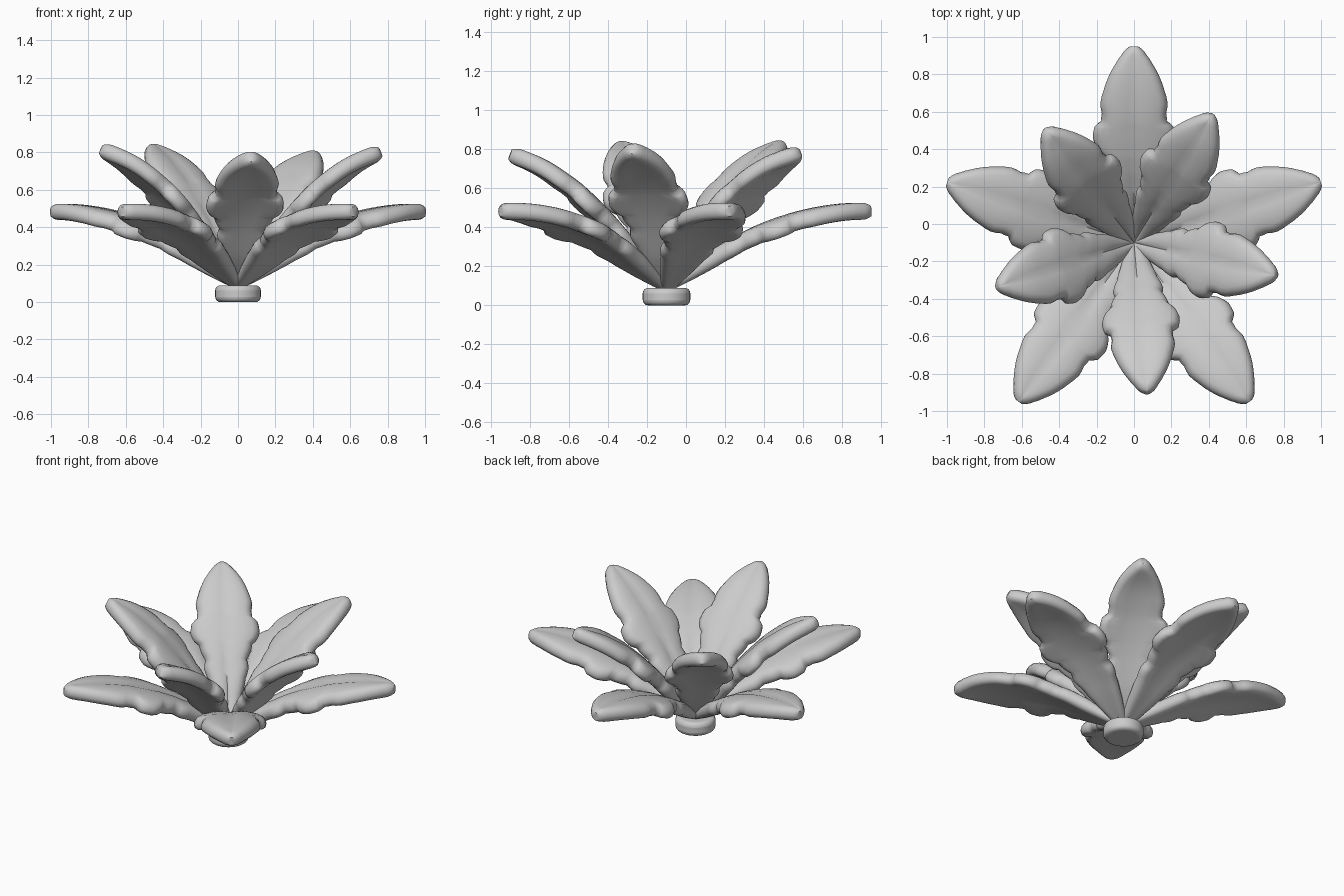
import bpy, bmesh, math
from mathutils import Vector, Matrix

if "Cube" in bpy.data.objects:
    bpy.data.objects.remove(bpy.data.objects["Cube"])

CENTRE = Vector((0, -0.1, 0))

# leaf outline: (fraction of length, half width), with lobes and notches
OUTLINE = [(0, .03), (.1, .065), (.2, .098), (.28, .12), (.34, .142), (.39, .132),
           (.43, .155), (.48, .17), (.505, .2), (.55, .22), (.61, .212),
           (.64, .175), (.68, .172), (.73, .18), (.79, .163), (.86, .135),
           (.92, .098), (.96, .067), (.985, .045), (1, .02)]
# leaf centre lines: (radius, height)
LOW_PATH = [(0, .09), (.1, .15), (.3, .28), (.5, .385), (.7, .45), (.88, .48), (1.05, .483)]
HIGH_PATH = [(0, .09), (.1, .19), (.2, .31), (.3, .43), (.4, .535), (.5, .62), (.64, .71), (.805, .775)]
# upper leaves: (direction, extra upward pitch) in degrees
HIGH_LEAVES = [(-85, 0), (-13, 2), (58.5, 0.5), (128, 3.2), (198, 3)]


def smooth_path(pts):
    """Catmull-Rom resample of a path, returned with running length."""
    p = [Vector(q) for q in pts]
    p = [2 * p[0] - p[1]] + p + [2 * p[-1] - p[-2]]
    out = []
    for i in range(1, len(p) - 2):
        a, b, c, d = p[i - 1:i + 3]
        for k in range(8):
            t = k / 8
            out.append(0.5 * (2 * b + (c - a) * t + (2 * a - 5 * b + 4 * c - d) * t * t
                              + (3 * b - a - 3 * c + d) * t ** 3))
    out.append(p[-2])
    s = [0]
    for a, b in zip(out, out[1:]):
        s.append(s[-1] + (b - a).length)
    return out, s


def sample(path, s, f):
    """Point and direction at a fraction of the path length."""
    d = f * s[-1]
    i = 0
    while i < len(s) - 2 and s[i + 1] < d:
        i += 1
    t = (d - s[i]) / (s[i + 1] - s[i])
    return path[i].lerp(path[i + 1], t), (path[i + 1] - path[i]).normalized()


def section(w, t, groove):
    """Closed cross-section: rounded drooping rims, grooved midrib on top."""
    r = min(t, w * .8)
    flat = w - r
    half = [(0, t * (1 - groove)), (flat * .25, t * (1 - groove * .2)), (flat * .7, t)]
    half += [(flat + r * math.sin(a), t * math.cos(a))
             for a in [math.radians(k) for k in (0, 30, 60, 90, 120, 150, 180)]]
    half += [(flat * .5, -t)]
    ring = half + [(0, -t)] + [(-x, z) for x, z in reversed(half[1:])]
    return [(x, z - .75 * x * x) for x, z in ring]


def make_leaf(name, pts, angle, pitch=0, width=1.0):
    path, s = smooth_path(pts)
    # densify the outline
    stations = []
    for (f0, w0), (f1, w1) in zip(OUTLINE, OUTLINE[1:]):
        stations += [(f0, w0), ((f0 + f1) / 2, (w0 + w1) / 2 + .002)]
    stations.append(OUTLINE[-1])
    bm = bmesh.new()
    rings = []
    for f, w in stations:
        c, d = sample(path, s, f)
        n = Vector((-d.y, d.x))
        t = .043 * min(1, .5 + f * 2.2)
        if f > .96:
            t *= 1 - .4 * ((f - .96) / .04) ** 2
        ring = []
        for u, v in section(w * width, t, .3 * min(1, (1 - f) / .25)):
            q = c + n * v
            ring.append(bm.verts.new((q.x, u, q.y)))
        rings.append(ring)
    m = len(rings[0])
    for a, b in zip(rings, rings[1:]):
        for j in range(m):
            bm.faces.new((a[j], a[(j + 1) % m], b[(j + 1) % m], b[j]))
    bm.faces.new(rings[0])
    bm.faces.new(rings[-1])
    bmesh.ops.recalc_face_normals(bm, faces=bm.faces)
    # pitch about the root, then turn to its direction
    root = Matrix.Translation((0, 0, .09))
    tilt = root @ Matrix.Rotation(math.radians(-pitch), 4, 'Y') @ root.inverted()
    bm.transform(Matrix.Translation(CENTRE) @ Matrix.Rotation(math.radians(angle), 4, 'Z') @ tilt)
    me = bpy.data.meshes.new(name)
    bm.to_mesh(me)
    bm.free()
    ob = bpy.data.objects.new(name, me)
    bpy.context.collection.objects.link(ob)
    shade(ob, 50)


def shade(ob, deg):
    bpy.ops.object.select_all(action='DESELECT')
    ob.select_set(True)
    bpy.context.view_layer.objects.active = ob
    bpy.ops.object.shade_smooth_by_angle(angle=math.radians(deg))


# two whorls of five leaves
for i in range(5):
    make_leaf(f"lower_leaf_{i + 1}", LOW_PATH, 90 + 72 * i)
for i, (angle, pitch) in enumerate(HIGH_LEAVES):
    make_leaf(f"upper_leaf_{i + 1}", HIGH_PATH, angle, pitch, .95)

# round base with soft edges
bpy.ops.mesh.primitive_cylinder_add(vertices=32, radius=.122, depth=.09,
                                    location=CENTRE + Vector((0, 0, .045)))
base = bpy.context.object
base.name = "stem_base"
bev = base.modifiers.new("soft_edge", 'BEVEL')
bev.width, bev.segments = .028, 4
shade(base, 50)
